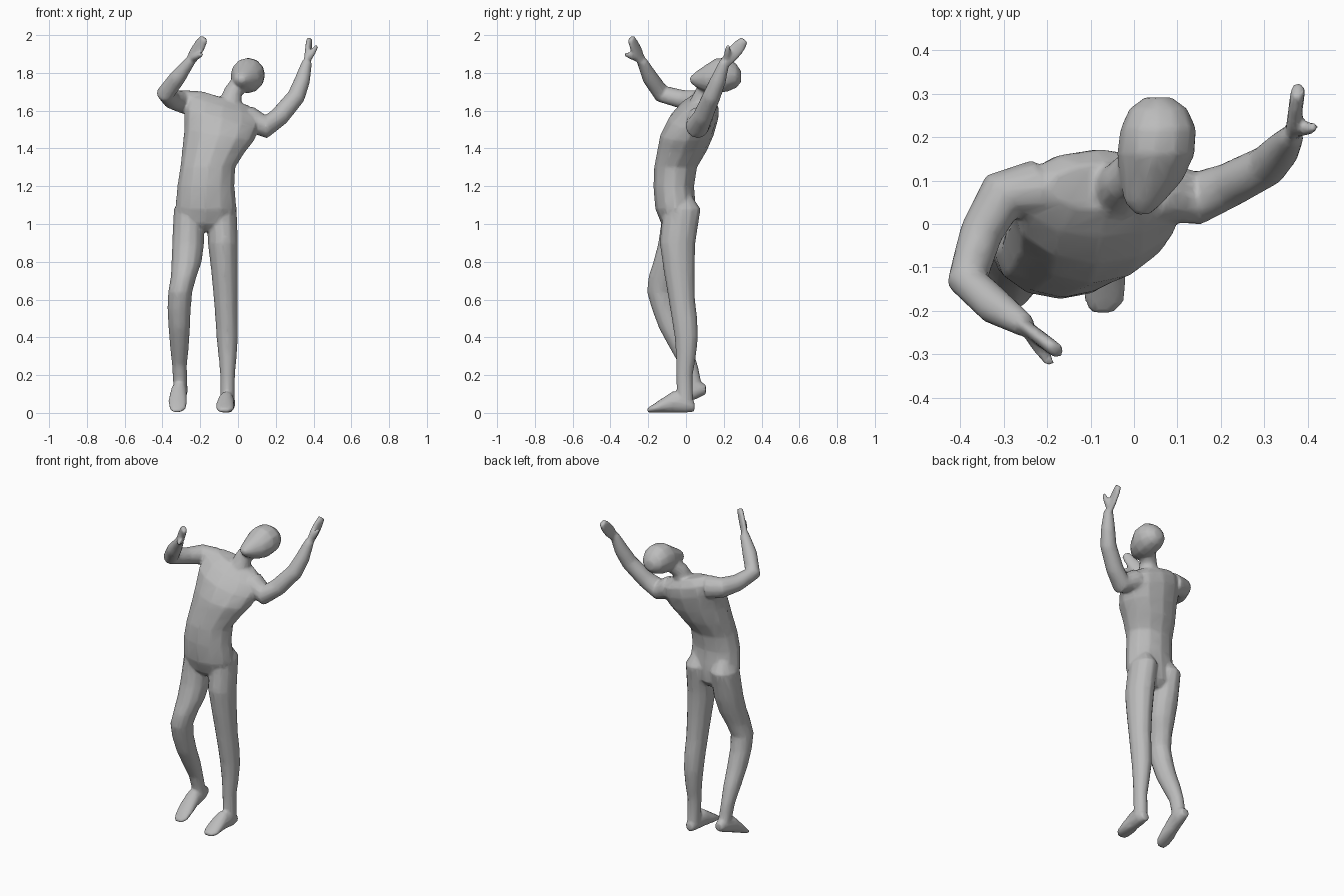
import bpy
import bmesh
from math import cos, sin, tau
from mathutils import Vector

default = bpy.data.objects.get("Cube")
if default:
    bpy.data.objects.remove(default, do_unlink=True)

skin = bpy.data.materials.new("matte_grey")
skin.use_nodes = True
grey = (0.5, 0.5, 0.5, 1.0)
skin.diffuse_color = grey
skin.node_tree.nodes["Principled BSDF"].inputs["Base Color"].default_value = grey

X, Y, Z = Vector((1, 0, 0)), Vector((0, 1, 0)), Vector((0, 0, 1))
body = bmesh.new()


def loft(rings, sides=12):
    """Closed skin over rings of (centre, half axis, half axis)."""
    loops = []
    for centre, u, v in rings:
        angles = [tau * i / sides for i in range(sides)]
        loops.append([body.verts.new(centre + u * cos(a) + v * sin(a)) for a in angles])
    faces = [body.faces.new(loops[0]), body.faces.new(loops[-1])]
    for low, high in zip(loops, loops[1:]):
        for i in range(sides):
            j = (i + 1) % sides
            faces.append(body.faces.new((low[i], low[j], high[j], high[i])))
    bmesh.ops.recalc_face_normals(body, faces=faces)


def upright(rows):
    """Loft of level rings: height, centre x, centre y, half width, half depth, tilt."""
    loft([(Vector((x, y, z)), (X - Z * tilt) * a, Y * b) for z, x, y, a, b, tilt in rows])


def lengthwise(rows):
    """Loft of rings facing the front: y, centre x, centre z, half width, half height."""
    loft([(Vector((x, y, z)), X * a, Z * b) for y, x, z, a, b in rows])


def tube(rows, flat=None):
    """Loft along a path of (x, y, z, radius); flat gives a fixed thickness."""
    points = [Vector(row[:3]) for row in rows]
    rings = []
    for i, point in enumerate(points):
        along = (points[min(i + 1, len(points) - 1)] - points[max(i - 1, 0)]).normalized()
        side = along.cross(Z).normalized()
        radius = rows[i][3]
        rings.append((point, along.cross(side) * radius, side * (flat or radius)))
    loft(rings)


# Torso, leaning back with the left shoulder dropped
upright([
    (.96, -.175, -.035, .06, .05, 0),
    (1.0, -.175, -.04, .15, .09, 0),
    (1.08, -.17, -.055, .163, .108, 0),
    (1.2, -.17, -.065, .152, .108, 0),
    (1.3, -.16, -.055, .146, .114, 0),
    (1.39, -.13, -.02, .165, .132, .08),
    (1.47, -.1, .005, .185, .142, .16),
    (1.56, -.085, .04, .2, .132, .28),
    (1.62, -.075, .07, .195, .102, .3),
    (1.665, -.07, .085, .13, .055, .3),
])

# Neck and head, face turned upward
tube([(-.05, .07, 1.6, .07), (-.025, .1, 1.7, .05), (.03, .15, 1.77, .05)])
lengthwise([
    (.022, .02, 1.765, .018, .014),
    (.05, .023, 1.765, .045, .04),
    (.1, .04, 1.77, .072, .07),
    (.16, .05, 1.785, .09, .094),
    (.22, .056, 1.79, .088, .09),
    (.265, .056, 1.785, .068, .065),
    (.292, .056, 1.78, .032, .03),
])

# Left leg, straight
upright([(z, x, y, a, b, 0) for z, x, y, a, b in [
    (1.15, -.09, -.02, .04, .05),
    (1.08, -.085, -.022, .078, .1),
    (.9, -.08, -.045, .08, .095),
    (.75, -.072, -.036, .07, .082),
    (.6, -.065, -.022, .063, .07),
    (.5, -.06, -.008, .06, .068),
    (.4, -.057, .002, .057, .062),
    (.3, -.055, .0, .048, .053),
    (.2, -.055, -.008, .039, .044),
    (.06, -.055, -.005, .039, .043),
]])

# Right leg, knee bent forward
upright([(z, x, y, a, b, 0) for z, x, y, a, b in [
    (1.15, -.255, -.02, .04, .05),
    (1.08, -.26, -.022, .08, .1),
    (.9, -.264, -.055, .085, .092),
    (.8, -.272, -.085, .08, .088),
    (.72, -.288, -.115, .068, .084),
    (.64, -.306, -.133, .064, .074),
    (.55, -.312, -.113, .062, .068),
    (.45, -.311, -.078, .057, .066),
    (.35, -.31, -.03, .05, .06),
    (.25, -.31, .015, .039, .048),
    (.12, -.304, .048, .037, .042),
]])


def foot(x, y, lift, slope):
    """Foot with the toes to the front; slope lowers the toes below the heel."""
    shape = [(.045, 0, .032, .026, .026), (0, 0, .05, .04, .05), (-.07, -.01, .058, .043, .057),
             (-.13, -.015, .038, .05, .037), (-.18, -.015, .021, .046, .02),
             (-.205, -.02, .014, .028, .011)]
    lengthwise([(y + dy, x + dx, lift + z + slope * dy, a, b) for dy, dx, z, a, b in shape])


foot(-.053, 0, 0, 0)
foot(-.304, .06, .075, .38)

# Arms, shoulder to wrist
tube([(.05, .075, 1.56, .07), (.15, .06, 1.515, .062), (.22, .09, 1.57, .052),
      (.308, .135, 1.675, .048), (.34, .17, 1.76, .042), (.366, .205, 1.86, .027)])
tube([(-.22, .08, 1.635, .07), (-.305, .065, 1.65, .06), (-.352, -.02, 1.66, .05),
      (-.384, -.13, 1.69, .048), (-.32, -.19, 1.775, .043), (-.25, -.235, 1.865, .027)])


def hand(wrist, tip, thumb):
    """Flat palm with closed fingers, and a thumb."""
    start, end = Vector(wrist), Vector(tip)
    widths = [(0, .027), (.4, .039), (.75, .036), (1, .024)]
    tube([(*start.lerp(end, t), w) for t, w in widths], flat=.017)
    root = start.lerp(end, .15)
    tube([(*root.lerp(Vector(thumb), t), r) for t, r in ((0, .018), (.6, .017), (1, .01))])


hand((.364, .2, 1.845), (.378, .31, 1.975), (.418, .222, 1.945))
hand((-.26, -.23, 1.85), (-.178, -.292, 1.985), (-.19, -.325, 1.9))

# Fuse the parts into one continuous figure
mesh = bpy.data.meshes.new("body")
body.to_mesh(mesh)
body.free()
figure = bpy.data.objects.new("body", mesh)
bpy.context.collection.objects.link(figure)
mesh.materials.append(skin)

fuse = figure.modifiers.new("fuse", "REMESH")
fuse.mode = "VOXEL"
fuse.voxel_size = 0.008
fuse.use_smooth_shade = True
soften = figure.modifiers.new("soften", "SMOOTH")
soften.factor = 0.5
soften.iterations = 5
reduce = figure.modifiers.new("reduce", "DECIMATE")
reduce.ratio = 0.12
